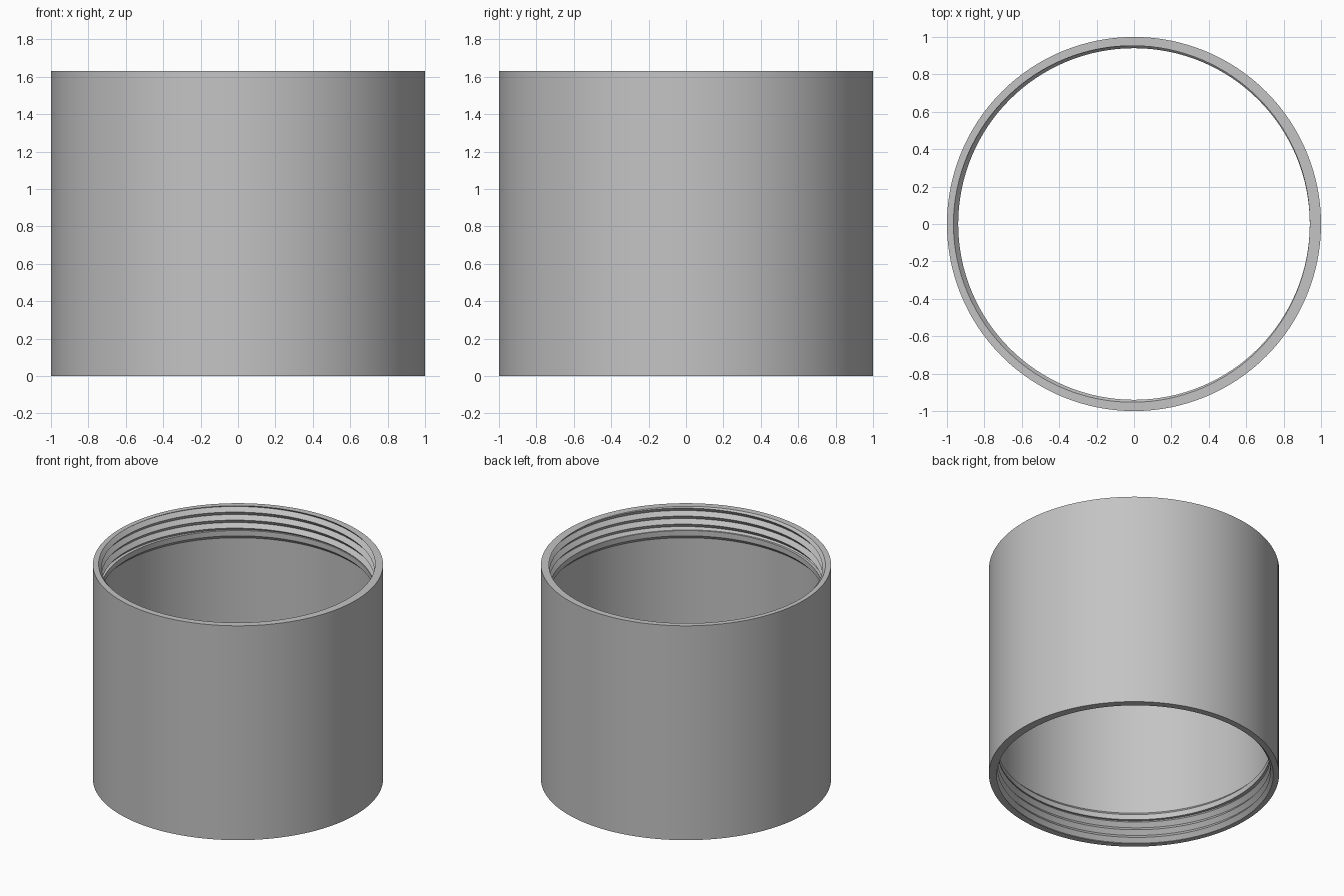
import bpy, bmesh, math

HEIGHT = 1.63
OUTER, ROOT, CREST = 1.0, 0.966, 0.94   # radii of shell, thread root / bore, thread crest
PITCH = 0.061
THREAD, LAND, RELIEF = 0.18, 0.22, 0.247  # depths below the rim
SEGMENTS = 128

cube = bpy.data.objects.get("Cube")
if cube:
    bpy.data.objects.remove(cube, do_unlink=True)


def thread_profile(angle):
    """(radius, depth) points going down from the rim for one direction."""
    shift = (math.pi - angle) / math.tau      # turns from a root lying at the rim
    turns = math.ceil(THREAD / PITCH) + 2
    points = []
    for k in range(-2 * turns, 2 * turns + 1):
        depth = min(max((shift + k / 2) * PITCH, 0), THREAD)
        phase = (depth / PITCH - shift) % 1
        to_crest = 1 - abs(2 * phase - 1)     # 0 at the root, 1 at the crest
        points.append((ROOT + (CREST - ROOT) * to_crest, depth))
    # plain land under the thread, then a chamfer out to the bore
    return points + [(CREST, THREAD), (CREST, LAND), (ROOT, RELIEF)]


def wall_section(angle):
    """Closed section of the wall: outside, upper thread, bore, lower thread."""
    upper = [(r, HEIGHT - d) for r, d in thread_profile(angle)]
    lower = [(r, d) for r, d in reversed(thread_profile(-angle))]
    return [(OUTER, 0), (OUTER, HEIGHT)] + upper + lower


# Sweep the section around the axis
bm = bmesh.new()
columns = []
for i in range(SEGMENTS + 1):
    a = math.tau * i / SEGMENTS
    columns.append([bm.verts.new((r * math.cos(a), r * math.sin(a), z))
                    for r, z in wall_section(a)])
for left, right in zip(columns, columns[1:]):
    for j in range(len(left)):
        n = (j + 1) % len(left)
        bm.faces.new((left[j], right[j], right[n], left[n]))
bmesh.ops.remove_doubles(bm, verts=bm.verts, dist=1e-5)
bmesh.ops.recalc_face_normals(bm, faces=bm.faces)

mesh = bpy.data.meshes.new("threaded_sleeve")
bm.to_mesh(mesh)
bm.free()
sleeve = bpy.data.objects.new("threaded_sleeve", mesh)
bpy.context.collection.objects.link(sleeve)

# Plain grey finish
grey = bpy.data.materials.new("plain_grey")
grey.use_nodes = True
colour = (0.55, 0.55, 0.55, 1)
grey.diffuse_color = colour
grey.node_tree.nodes["Principled BSDF"].inputs["Base Color"].default_value = colour
mesh.materials.append(grey)

bpy.ops.object.select_all(action="DESELECT")
sleeve.select_set(True)
bpy.context.view_layer.objects.active = sleeve
bpy.ops.object.shade_smooth_by_angle(angle=math.radians(30))
